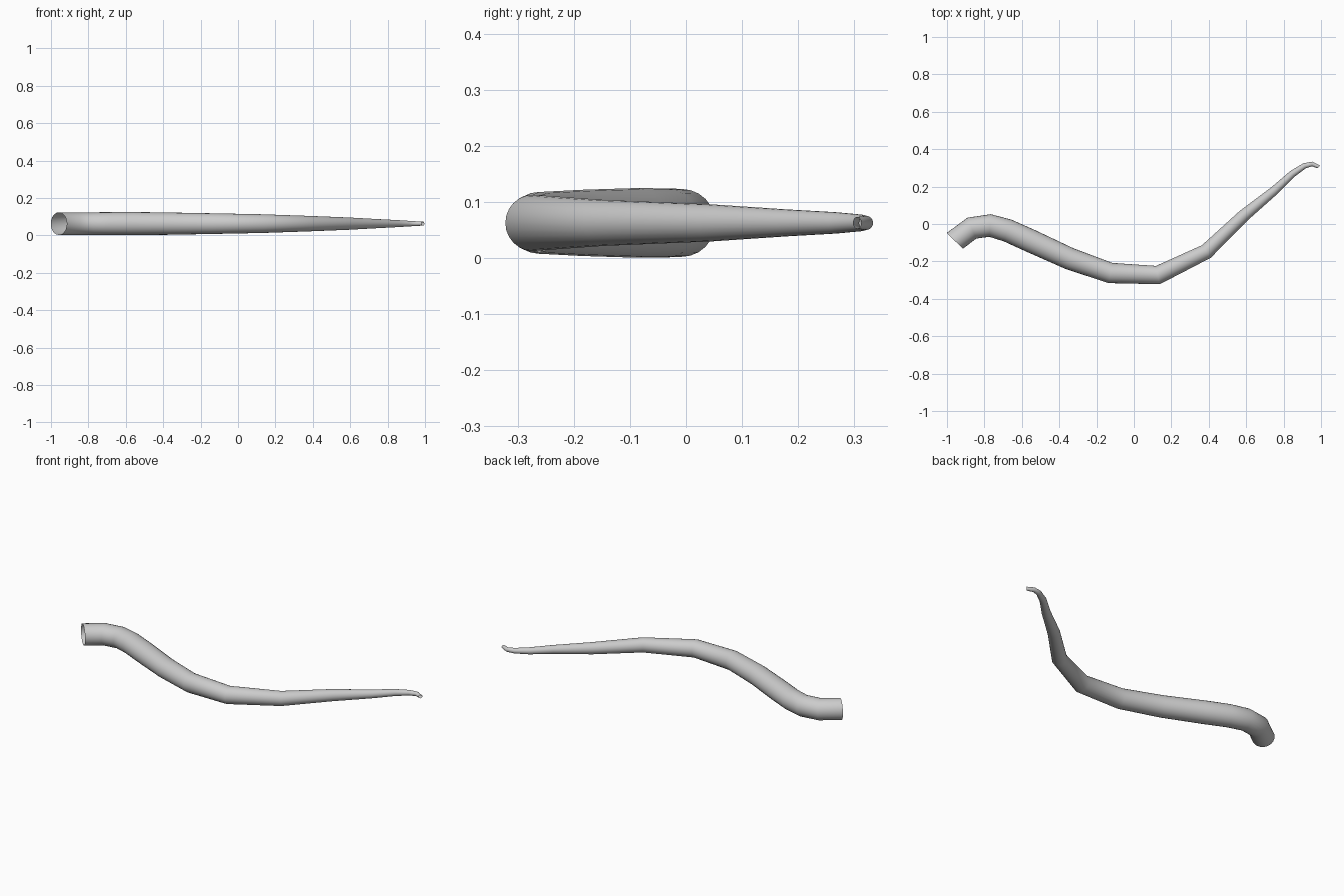
import bpy, bmesh
from math import sin, cos, tau
from mathutils import Vector

if "Cube" in bpy.data.objects:
    bpy.data.objects.remove(bpy.data.objects["Cube"])

SIDES = 24
Z = 0.0625

# centre line stations from thick root to thin tip: x, y, radius
STATIONS = [
    (-0.958, -0.09, 0.0605), (-0.867, -0.022, 0.0605), (-0.77, -0.008, 0.0605),
    (-0.675, -0.035, 0.0615), (-0.553, -0.09, 0.062), (-0.345, -0.185, 0.059),
    (-0.126, -0.262, 0.055), (0.128, -0.273, 0.050), (0.387, -0.147, 0.041),
    (0.588, 0.046, 0.033), (0.752, 0.18, 0.024), (0.847, 0.268, 0.019),
    (0.912, 0.311, 0.015), (0.953, 0.321, 0.0125), (0.989, 0.305, 0.0105),
]
pts = [Vector((x, y, Z)) for x, y, r in STATIONS]

# ring directions: bisect the bends, fixed directions at both open ends
dirs = [Vector((0.7, 0.71, 0))]
for a, b, c in zip(pts, pts[1:], pts[2:]):
    dirs.append(((b - a).normalized() + (c - b).normalized()).normalized())
dirs.append(Vector((0.7, -0.71, 0)))

# tapered tube, open at root and tip
bm = bmesh.new()
rings = []
for p, d, (x, y, r) in zip(pts, dirs, STATIONS):
    side = Vector((0, 0, 1)).cross(d).normalized()
    ring = []
    for i in range(SIDES):
        t = tau * i / SIDES
        ring.append(bm.verts.new(p + side * r * cos(t) + Vector((0, 0, r * sin(t)))))
    rings.append(ring)
for a, b in zip(rings, rings[1:]):
    for i in range(SIDES):
        j = (i + 1) % SIDES
        bm.faces.new((a[i], a[j], b[j], b[i])).smooth = True
bmesh.ops.recalc_face_normals(bm, faces=bm.faces)

# flip if the normals point inward
bm.normal_update()
f = bm.faces[0]
mid = (pts[0] + pts[1]) / 2
if f.normal.dot(f.calc_center_median() - mid) < 0:
    bmesh.ops.reverse_faces(bm, faces=bm.faces)

mesh = bpy.data.meshes.new("tapered_tube")
bm.to_mesh(mesh)
bm.free()
obj = bpy.data.objects.new("tapered_tube", mesh)
bpy.context.collection.objects.link(obj)
